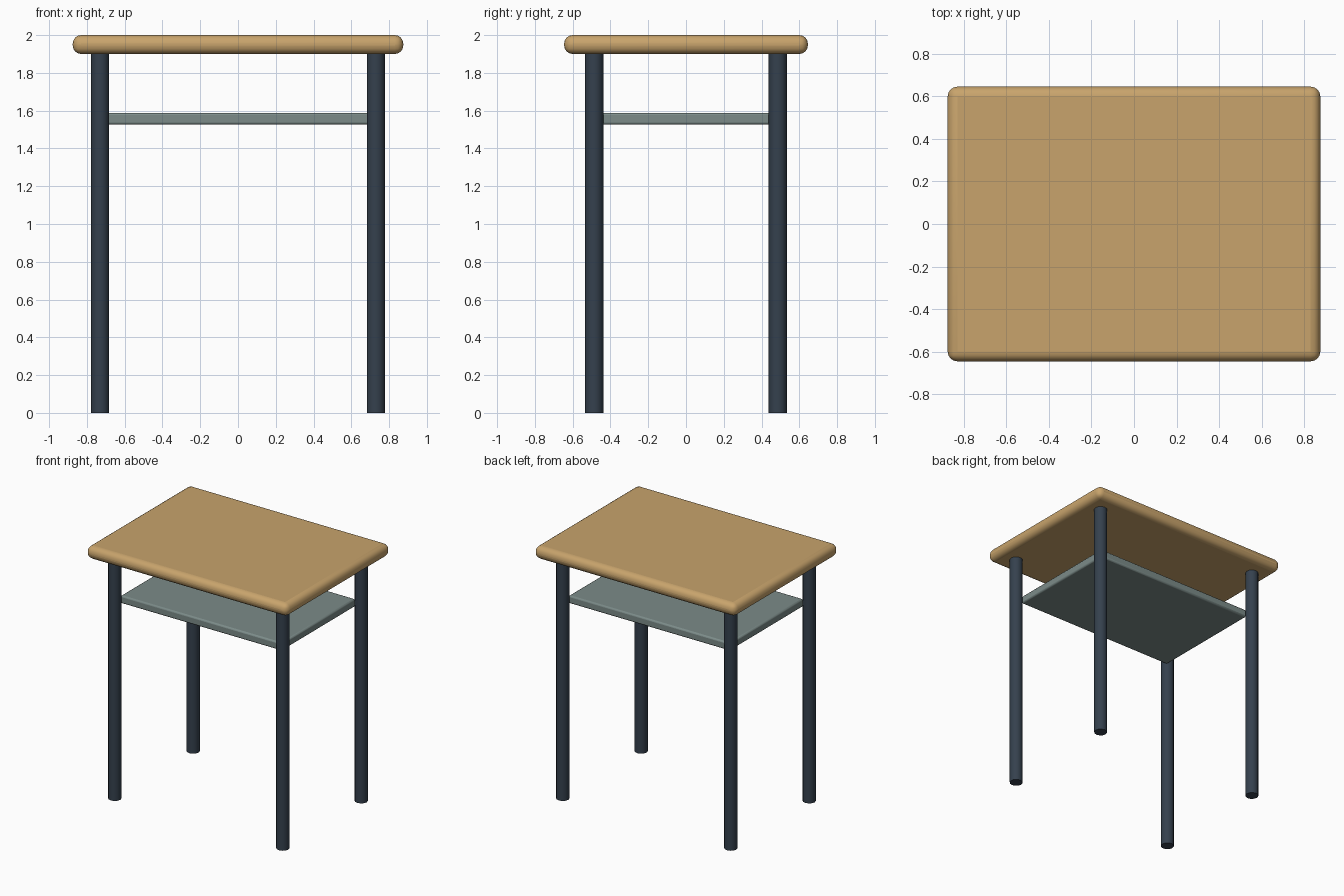
import bpy

if "Cube" in bpy.data.objects:
    bpy.data.objects.remove(bpy.data.objects["Cube"])


def material(name, color):
    m = bpy.data.materials.new(name)
    m.diffuse_color = (*color, 1)
    m.use_nodes = True
    m.node_tree.nodes["Principled BSDF"].inputs["Base Color"].default_value = m.diffuse_color
    return m


def finish(obj, name, mat):
    obj.name = name
    obj.data.materials.append(mat)
    bpy.ops.object.shade_smooth_by_angle()


def slab(name, size, z, bevel, segments, mat):
    """Box with rounded edges, centred at height z."""
    bpy.ops.mesh.primitive_cube_add(size=1, location=(0, 0, z))
    obj = bpy.context.object
    obj.scale = size
    bpy.ops.object.transform_apply(location=False, rotation=False, scale=True)
    mod = obj.modifiers.new("rounded_edges", 'BEVEL')
    mod.width = bevel
    mod.segments = segments
    finish(obj, name, mat)


wood = material("wood", (0.58, 0.37, 0.15))
dark_metal = material("dark_metal", (0.035, 0.052, 0.075))
grey_metal = material("grey_metal", (0.2, 0.26, 0.25))

# Thick rounded table top
slab("table_top", (1.75, 1.29, 0.10), 1.95, 0.045, 4, wood)

# Thin shelf held between the legs
slab("shelf", (1.40, 0.914, 0.062), 1.557, 0.012, 2, grey_metal)

# Four round legs
for side, x in (("left", -0.73), ("right", 0.73)):
    for end, y in (("front", -0.486), ("back", 0.486)):
        bpy.ops.mesh.primitive_cylinder_add(vertices=12, radius=0.048, depth=1.91,
                                            location=(x, y, 0.955))
        finish(bpy.context.object, f"{end}_{side}_leg", dark_metal)
